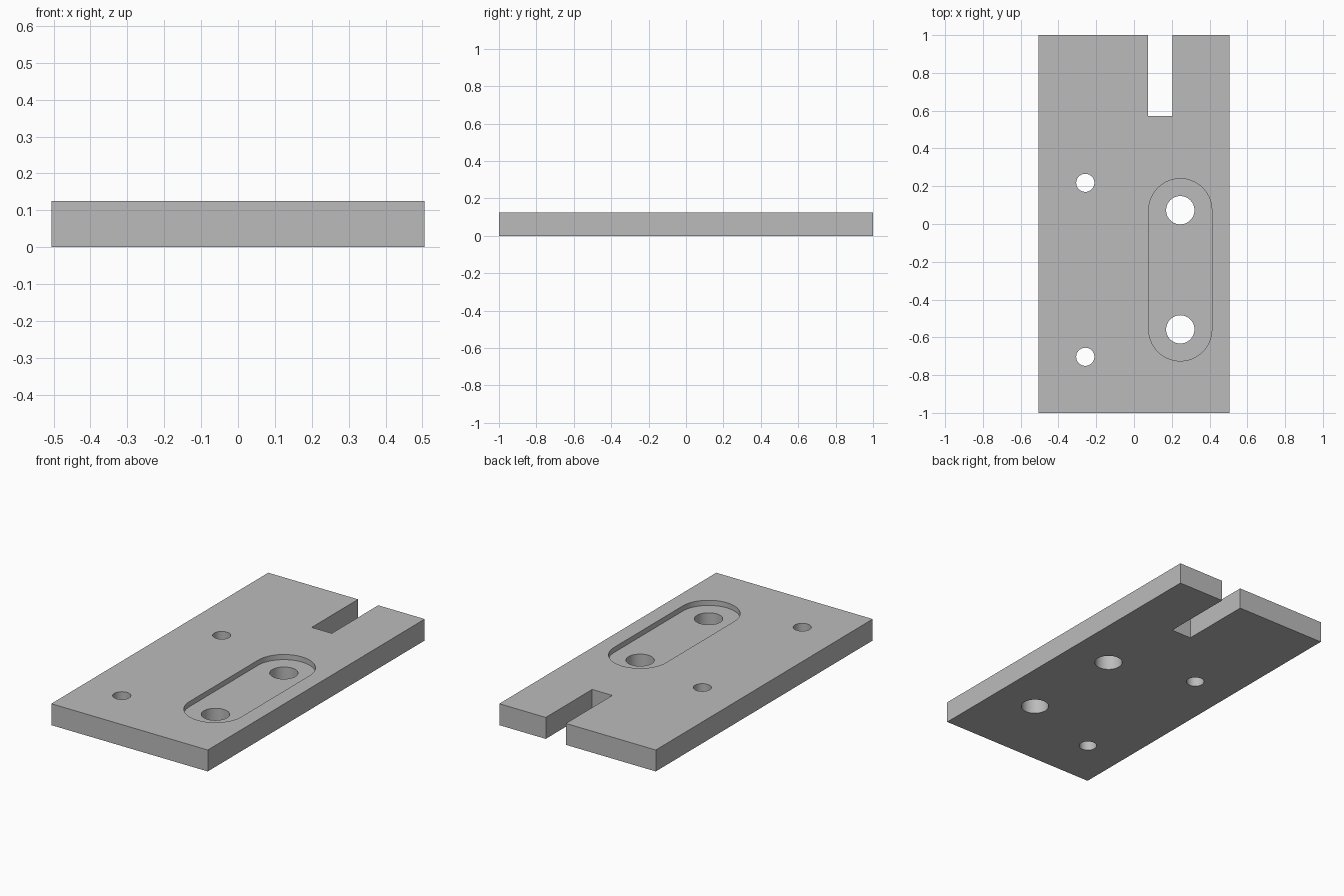
import bpy, bmesh, math

if "Cube" in bpy.data.objects:
    bpy.data.objects.remove(bpy.data.objects["Cube"])

THICK = 0.125
POCKET_FLOOR = 0.095
PIN_X, PIN_YS = 0.245, (0.073, -0.558)
SCREW_X, SCREW_YS = -0.258, (0.218, -0.703)

steel = bpy.data.materials.new("grey metal")
steel.use_nodes = True
grey = (0.5, 0.5, 0.5, 1)
steel.diffuse_color = grey
steel.node_tree.nodes["Principled BSDF"].inputs["Base Color"].default_value = grey


def prism(name, outline, z0, z1):
    """Extrude a flat outline from z0 up to z1."""
    bm = bmesh.new()
    face = bm.faces.new([bm.verts.new((x, y, z0)) for x, y in outline])
    up = bmesh.ops.extrude_face_region(bm, geom=[face])["geom"]
    bmesh.ops.translate(bm, vec=(0, 0, z1 - z0),
                        verts=[v for v in up if isinstance(v, bmesh.types.BMVert)])
    bmesh.ops.recalc_face_normals(bm, faces=bm.faces)
    mesh = bpy.data.meshes.new(name)
    bm.to_mesh(mesh)
    bm.free()
    mesh.materials.append(steel)
    obj = bpy.data.objects.new(name, mesh)
    bpy.context.collection.objects.link(obj)
    return obj


def arc(x, y, r, start, end, steps):
    return [(x + r * math.cos(a), y + r * math.sin(a))
            for a in (start + (end - start) * i / steps for i in range(steps + 1))]


def cut(target, cutter):
    mod = target.modifiers.new(cutter.name, "BOOLEAN")
    mod.operation, mod.solver, mod.object = "DIFFERENCE", "EXACT", cutter
    bpy.context.view_layer.objects.active = target
    bpy.ops.object.modifier_apply(modifier=mod.name)
    bpy.data.objects.remove(cutter)


# Plate with an open slot in the back edge
w, s0, s1, depth = 0.505, 0.075, 0.205, 0.572
plate = prism("mounting_plate", [(-w, -1), (w, -1), (w, 1), (s1, 1), (s1, depth),
                                 (s0, depth), (s0, 1), (-w, 1)], 0, THICK)

# Shallow rounded pocket in the top
r = 0.167
stadium = arc(PIN_X, PIN_YS[0], r, 0, math.pi, 32) + \
    arc(PIN_X, PIN_YS[1], r, math.pi, 2 * math.pi, 32)
cut(plate, prism("pocket_cutter", stadium, POCKET_FLOOR, THICK + 0.1))

# Through holes: two large in the pocket, two small beside it
for x, ys, radius in ((PIN_X, PIN_YS, 0.075), (SCREW_X, SCREW_YS, 0.048)):
    for y in ys:
        circle = arc(x, y, radius, 0, 2 * math.pi, 48)[:-1]
        cut(plate, prism("hole_cutter", circle, -0.1, THICK + 0.1))

# Smooth round walls, sharp rims
bpy.ops.object.select_all(action="DESELECT")
plate.select_set(True)
bpy.context.view_layer.objects.active = plate
bpy.ops.object.shade_smooth_by_angle(angle=math.radians(30))
